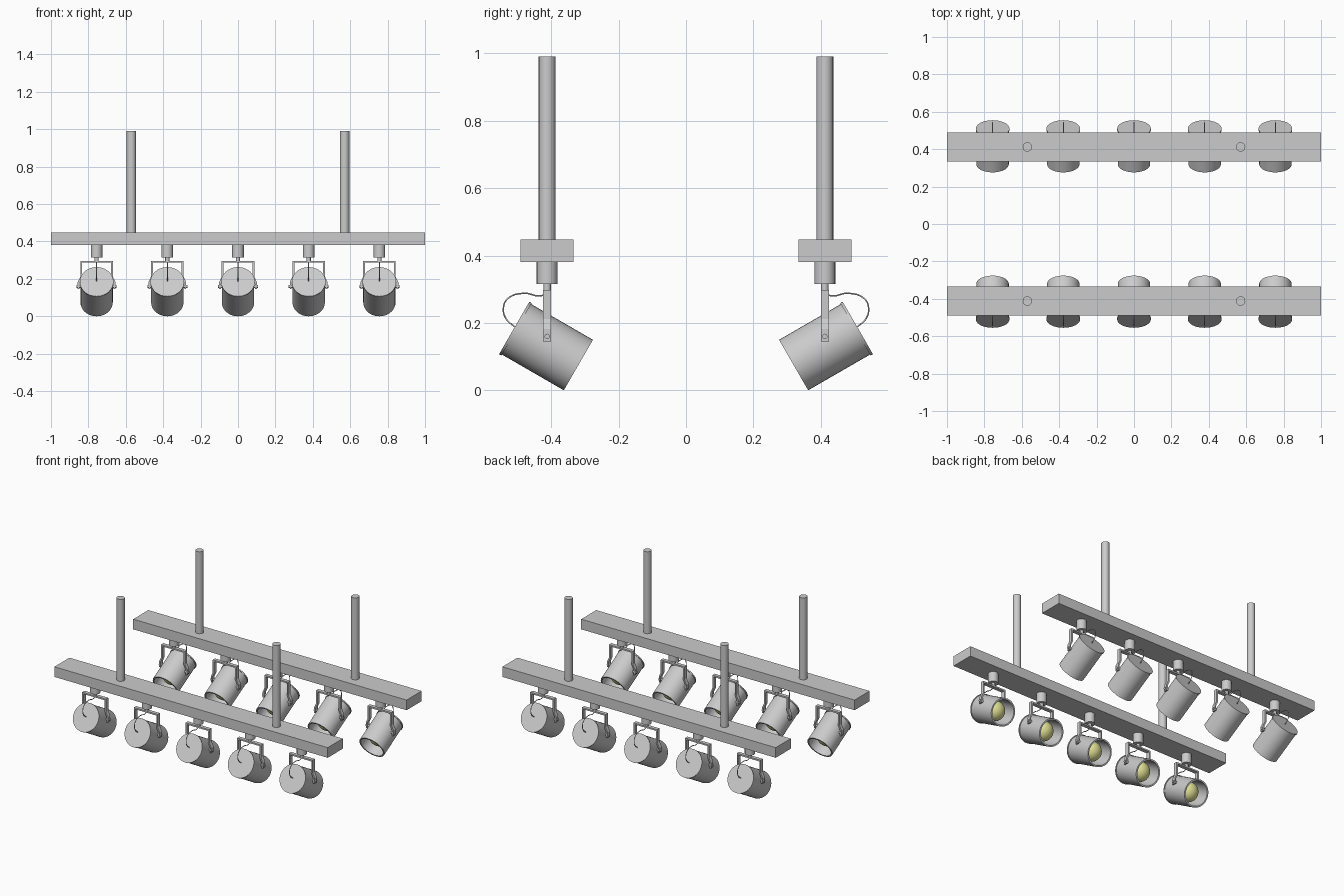
import bpy, bmesh, math
from mathutils import Vector, Matrix

if "Cube" in bpy.data.objects:
    bpy.data.objects.remove(bpy.data.objects["Cube"])

ROW_Y = 0.412
LAMP_X = [-0.756, -0.378, 0.0, 0.378, 0.756]
TILT = Matrix.Translation((0, -0.0978, 0.185)) @ Matrix.Rotation(math.radians(120), 4, 'X')
# the can is lathed along local +z; the tilt points it inwards and down
TILT = Matrix.Translation((0, -0.0978, 0.185)) @ Vector((0, 0.866, -0.5)).to_track_quat('Z', 'X').to_matrix().to_4x4()

yellow = bpy.data.materials.new("bulb_yellow")
yellow.diffuse_color = (0.75, 0.75, 0.3, 1)
yellow.use_nodes = True
yellow.node_tree.nodes["Principled BSDF"].inputs["Base Color"].default_value = yellow.diffuse_color


def finish(bm, name, mat=None, smooth=True):
    bmesh.ops.recalc_face_normals(bm, faces=bm.faces)
    me = bpy.data.meshes.new(name)
    bm.to_mesh(me)
    bm.free()
    if mat:
        me.materials.append(mat)
    if smooth:
        ob = bpy.data.objects.new(name, me)
        bpy.context.collection.objects.link(ob)
        bpy.ops.object.select_all(action='DESELECT')
        ob.select_set(True)
        bpy.context.view_layer.objects.active = ob
        bpy.ops.object.shade_smooth_by_angle(angle=math.radians(35))
        me = ob.data
        bpy.data.objects.remove(ob)
    return me


def box(name, size):
    bm = bmesh.new()
    bmesh.ops.create_cube(bm, size=1, matrix=Matrix.Diagonal((*size, 1)))
    return finish(bm, name, smooth=False)


def lathe(name, profile, steps=32, mat=None, matrix=Matrix()):
    bm = bmesh.new()
    vs = [bm.verts.new((r, 0, t)) for r, t in profile]
    es = [bm.edges.new(p) for p in zip(vs, vs[1:])]
    bmesh.ops.spin(bm, geom=vs + es, cent=(0, 0, 0), axis=(0, 0, 1),
                   angle=2 * math.pi, steps=steps)
    bmesh.ops.remove_doubles(bm, verts=bm.verts, dist=1e-5)
    bm.transform(matrix)
    return finish(bm, name, mat)


def rod(name, r, z0, z1, steps=20, matrix=Matrix()):
    return lathe(name, [(0, z0), (r, z0), (r, z1), (0, z1)], steps, matrix=matrix)


def yoke_mesh():
    # bent flat strip: outer outline, then inner outline, extruded across y
    outer = [(0.101, 0.145), (0.101, 0.182), (0.087, 0.212), (0.087, 0.297)]
    inner = [(0.077, 0.287), (0.077, 0.210), (0.091, 0.180), (0.091, 0.145)]
    mirror = lambda pts: [(-x, z) for x, z in reversed(pts)]
    loop = outer + mirror(outer) + mirror(inner) + inner
    bm = bmesh.new()
    face = bm.faces.new([bm.verts.new((x, -0.012, z)) for x, z in loop])
    ext = bmesh.ops.extrude_face_region(bm, geom=[face])
    moved = [g for g in ext['geom'] if isinstance(g, bmesh.types.BMVert)]
    bmesh.ops.translate(bm, verts=moved, vec=(0, 0.024, 0))
    return finish(bm, "yoke", smooth=False)


def cable_curve():
    cu = bpy.data.curves.new("cable", 'CURVE')
    cu.dimensions = '3D'
    cu.bevel_depth = 0.0025
    cu.bevel_resolution = 1
    cu.resolution_u = 6
    pts = [(0, 0.287), (-0.022, 0.28), (-0.068, 0.288), (-0.118, 0.271),
           (-0.13, 0.24), (-0.121, 0.211), (-0.094, 0.187)]
    sp = cu.splines.new('BEZIER')
    sp.bezier_points.add(len(pts) - 1)
    for bp, (y, z) in zip(sp.bezier_points, pts):
        bp.co = (0, y, z)
        bp.handle_left_type = bp.handle_right_type = 'AUTO'
    return cu


# spotlight parts, around the lamp's own vertical axis
side = lambda s: Matrix.Translation((0, 0, 0.16)) @ Matrix.Rotation(s * math.pi / 2, 4, 'Y')
dome = [(0.062 * math.cos(a), 0.135 + 0.055 * math.sin(a))
        for a in (math.pi / 2 * i / 8 for i in range(9))]
dome[-1] = (0, dome[-1][1])
lamp_parts = {
    "mount": rod("mount", 0.031, 0.315, 0.382, 24),
    "stem": rod("stem", 0.011, 0.29, 0.316, 16),
    "yoke": yoke_mesh(),
    "screw_left": rod("screw_left", 0.008, 0.08, 0.107, 12, side(-1)),
    "screw_right": rod("screw_right", 0.008, 0.08, 0.107, 12, side(1)),
    "lamp_can": lathe("lamp_can", [(0, 0), (0.09, 0), (0.09, 0.008), (0.0865, 0.008),
                                   (0.0865, 0.22), (0.077, 0.22), (0.077, 0.02),
                                   (0, 0.02)], 40, matrix=TILT),
    "bulb": lathe("bulb", [(0, 0.02), (0.025, 0.02), (0.03, 0.08)] + dome,
                  20, yellow, TILT),
    "cable": cable_curve(),
}
rail = box("rail", (2, 0.157, 0.067))
pole = rod("hanging_pole", 0.025, 0.44, 0.99, 20)


def place(name, data, matrix):
    ob = bpy.data.objects.new(name, data)
    bpy.context.collection.objects.link(ob)
    ob.matrix_world = matrix


# two facing rows
for row, turn in (("front", 0), ("back", math.pi)):
    base = Matrix.Rotation(turn, 4, 'Z') @ Matrix.Translation((0, -ROW_Y, 0))
    place(f"{row}_rail", rail, base @ Matrix.Translation((0, 0, 0.4145)))
    for i, x in enumerate((-0.57, 0.57)):
        place(f"{row}_hanging_pole_{i + 1}", pole, base @ Matrix.Translation((x, 0, 0)))
    for i, x in enumerate(LAMP_X):
        for part, data in lamp_parts.items():
            place(f"{row}_{part}_{i + 1}", data, base @ Matrix.Translation((x, 0, 0)))
